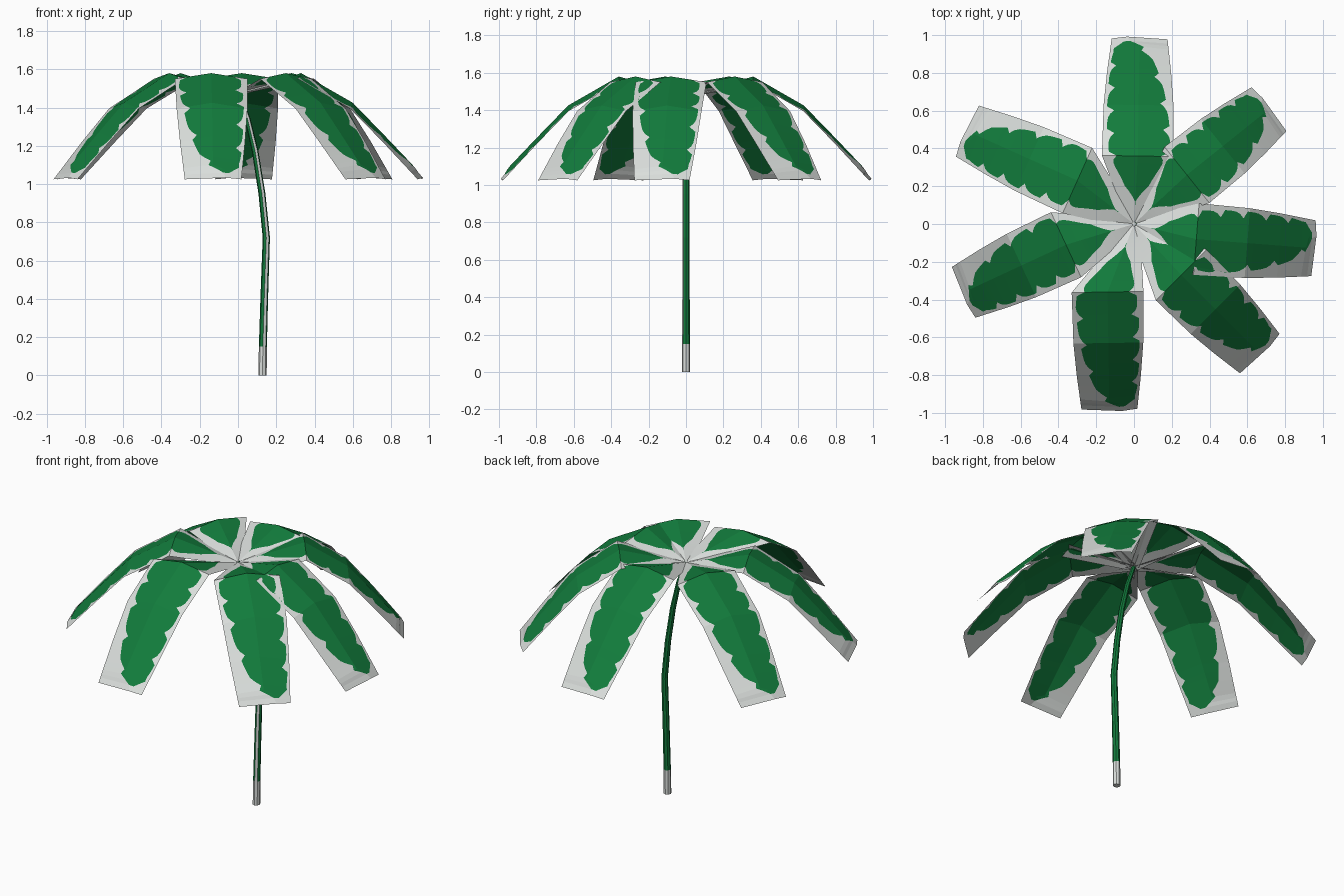
import bpy, bmesh, math
from mathutils import Vector

if "Cube" in bpy.data.objects:
    bpy.data.objects.remove(bpy.data.objects["Cube"])


def material(name, rgb):
    m = bpy.data.materials.new(name)
    m.diffuse_color = (*rgb, 1)
    m.use_nodes = True
    m.node_tree.nodes["Principled BSDF"].inputs["Base Color"].default_value = m.diffuse_color
    return m


PALE = material("pale_grey", (0.70, 0.73, 0.71))
GREEN = material("leaf_green", (0.006, 0.20, 0.045))


def lerp_table(table, u):
    """Piecewise linear lookup in a list of (u, value)."""
    for (a, va), (b, vb) in zip(table, table[1:]):
        if u <= b:
            return va + (vb - va) * (u - a) / (b - a)
    return table[-1][1]


def finish(name, bm):
    mesh = bpy.data.meshes.new(name)
    bm.to_mesh(mesh)
    bm.free()
    mesh.materials.append(PALE)
    mesh.materials.append(GREEN)
    ob = bpy.data.objects.new(name, mesh)
    bpy.context.collection.objects.link(ob)
    return ob


# Leaf profile along its length: ridge height, half width, droop of the edges
HEIGHT = [(0, 1.48), (.36, 1.58), (.63, 1.425), (.8, 1.25), (1, 1.04)]
HALF = [(0, .03), (.36, .19), (.63, .185), (.8, .17), (1, .148)]
DROOP = [(0, .01), (.36, .03), (.8, .03), (1, .015)]
# Green blade: left and right limits as a share of the half width
LEFT = [(0, 0), (.12, .02), (.2, .5), (.33, .78), (.5, .88), (.85, .93), (.94, .88), (.975, .55), (1, .5)]
RIGHT = [(0, 0), (.12, .02), (.2, .55), (.33, .82), (.45, .92), (.6, .84), (.75, .72),
         (.88, .45), (.94, .15), (.975, -.35), (1, -.45)]


def leaf(name, shoulder, tip):
    shoulder, tip = Vector(shoulder), Vector(tip)
    out = (tip - shoulder).normalized()
    side = Vector((out.y, -out.x))          # right-hand side looking outward

    def point(u, v):
        if u < .36:
            c = shoulder * (u / .36)
        else:
            c = shoulder.lerp(tip, (u - .36) / .64)
        p = c + side * v * lerp_table(HALF, u)
        if u > .8:
            p -= out * .02 * abs(v) * (u - .8) / .2
        return (p.x, p.y, lerp_table(HEIGHT, u) - abs(v) * lerp_table(DROOP, u))

    bm = bmesh.new()
    stations = sorted({i / 50 for i in range(51)} | {.63, .975, .12})
    prev = None
    for u in stations:
        # ragged notches along both blade edges
        n1 = .22 * ((u * 8.3) % 1) ** 5 if .25 < u < .93 else 0
        n2 = .25 * ((u * 7.1 + .4) % 1) ** 5 if .25 < u < .93 else 0
        l = -(lerp_table(LEFT, u) - n1)
        r = lerp_table(RIGHT, u) - n2
        mid = 0 if r > .03 else (l + r) / 2
        row = [bm.verts.new(point(u, v)) for v in (-1, l, mid, r, 1)]
        if prev:
            for k in range(4):
                f = bm.faces.new((prev[k], prev[k + 1], row[k + 1], row[k]))
                f.material_index = int(k in (1, 2) and .11 < u < .98)
        prev = row
    bmesh.ops.remove_doubles(bm, verts=bm.verts, dist=1e-5)
    bmesh.ops.recalc_face_normals(bm, faces=bm.faces)
    if sum(f.normal.z for f in bm.faces) < 0:
        bmesh.ops.reverse_faces(bm, faces=bm.faces)
    return finish(name, bm)


# Seven leaves: shoulder and tip of each, seen from above
LEAVES = {
    "back_leaf": ((.02, .36), (.03, 1.0)),
    "back_right_leaf": ((.28, .26), (.73, .62)),
    "right_leaf": ((.33, -.08), (.97, -.13)),
    "front_right_leaf": ((.25, -.27), (.68, -.70)),
    "front_leaf": ((-.14, -.36), (-.13, -1.0)),
    "front_left_leaf": ((-.36, -.11), (-.92, -.37)),
    "back_left_leaf": ((-.30, .23), (-.90, .50)),
}
for name, (s, t) in LEAVES.items():
    leaf(name, s, t)

# Bent slender trunk: (x, z, radius) rings, eight sides
PATH = [(.128, 0, .022), (.13, .15, .021), (.137, .4, .02), (.148, .72, .019),
        (.125, .95, .018), (.09, 1.17, .017), (.05, 1.34, .015), (0, 1.485, .012)]
SIDES = 8
bm = bmesh.new()
rings = []
for i, (x, z, r) in enumerate(PATH):
    a, b = PATH[max(i - 1, 0)], PATH[min(i + 1, len(PATH) - 1)]
    tilt = math.atan2(b[0] - a[0], b[1] - a[1]) if i else 0
    ring = []
    for k in range(SIDES):
        t = math.tau * k / SIDES
        ring.append(bm.verts.new((x + r * math.cos(t) * math.cos(tilt), r * math.sin(t),
                                  z - r * math.cos(t) * math.sin(tilt))))
    rings.append(ring)
for i in range(len(rings) - 1):
    for k in range(SIDES):
        j = (k + 1) % SIDES
        f = bm.faces.new((rings[i][k], rings[i][j], rings[i + 1][j], rings[i + 1][k]))
        # pale foot and one pale stripe facing front right
        f.material_index = int(i > 0 and k != 6)
bm.faces.new(rings[0][::-1])
bm.faces.new(rings[-1])
finish("trunk", bm)
